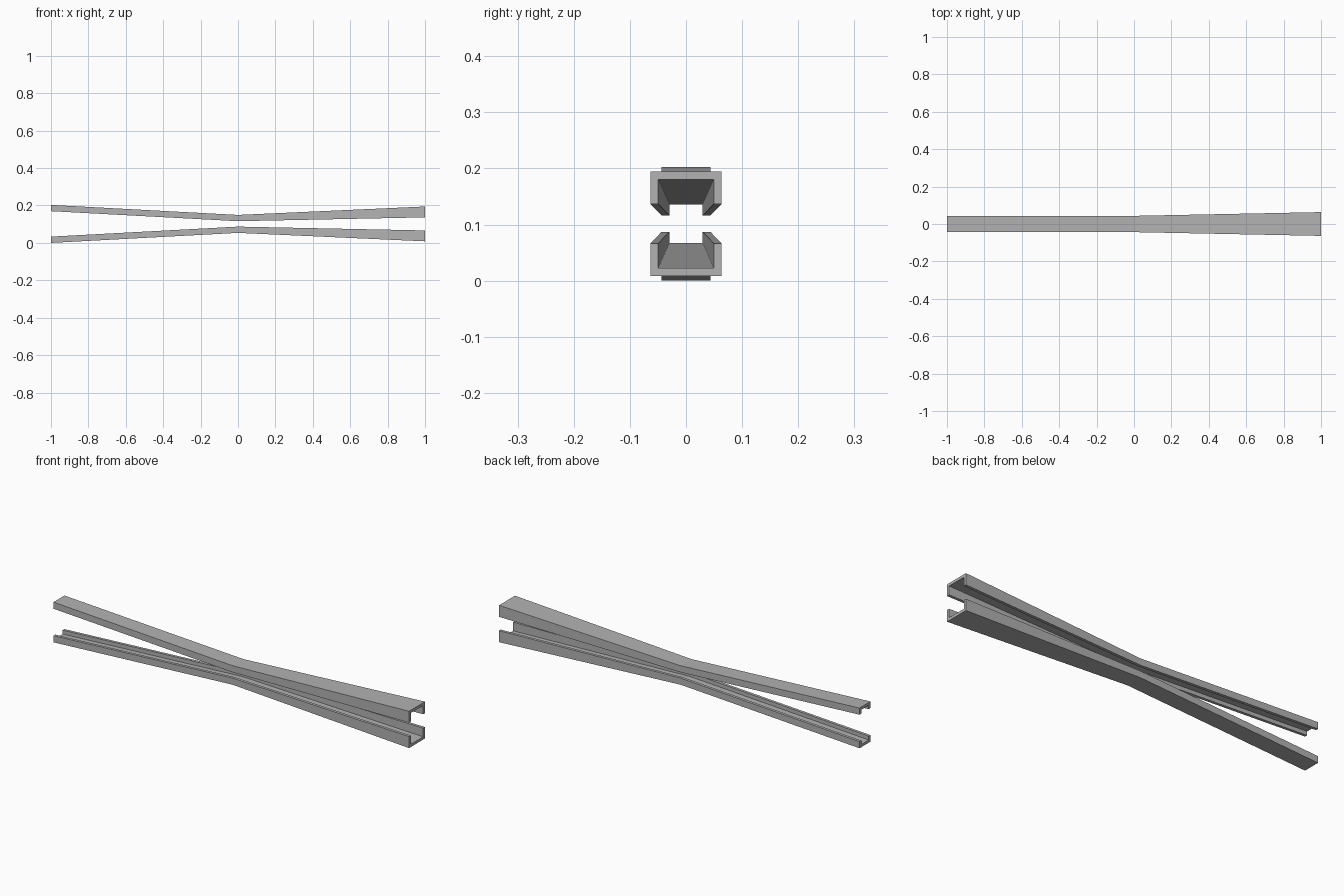
import bpy
import bmesh

cube = bpy.data.objects.get("Cube")
if cube:
    bpy.data.objects.remove(cube, do_unlink=True)

grey = bpy.data.materials.new("plain grey")
grey.use_nodes = True
colour = (0.45, 0.45, 0.45, 1)
grey.diffuse_color = colour
grey.node_tree.nodes["Principled BSDF"].inputs["Base Color"].default_value = colour

MID_Z = 0.1015   # height of the symmetry plane between the two channels
WALL = 0.014     # thickness of web and flanges

# Stations along the channel: x, half width, lip and web distance from the plane
STATIONS = [
    (-1, 0.0435, 0.068, 0.1015),
    (0, 0.0435, 0.0145, 0.048),
    (1, 0.0635, 0.035, 0.093),
]


def channel_section(half, lip, web):
    """U-shaped outline as (y, distance from the symmetry plane)."""
    inner = half - WALL
    side = [(half, lip), (half, web), (inner, web - WALL), (inner, lip)]
    outer_a, outer_b, inner_b, inner_a = side
    flip = lambda p: (-p[0], p[1])
    return [outer_a, outer_b, flip(outer_b), flip(outer_a),
            flip(inner_a), flip(inner_b), inner_b, inner_a]


def make_channel(name, direction):
    bm = bmesh.new()
    rings = []
    for x, half, lip, web in STATIONS:
        rings.append([bm.verts.new((x, y, MID_Z + direction * d))
                      for y, d in channel_section(half, lip, web)])
    # Long walls between neighbouring stations
    for a, b in zip(rings, rings[1:]):
        for i in range(len(a)):
            j = (i + 1) % len(a)
            bm.faces.new((a[i], a[j], b[j], b[i]))
    # End caps: two flanges and the web
    for ring in (rings[0], rings[-1]):
        for quad in ((0, 1, 6, 7), (1, 2, 5, 6), (2, 3, 4, 5)):
            bm.faces.new([ring[i] for i in quad])
    bmesh.ops.recalc_face_normals(bm, faces=bm.faces)
    mesh = bpy.data.meshes.new(name)
    bm.to_mesh(mesh)
    bm.free()
    mesh.materials.append(grey)
    obj = bpy.data.objects.new(name, mesh)
    bpy.context.collection.objects.link(obj)


make_channel("upper_channel", 1)
make_channel("lower_channel", -1)
